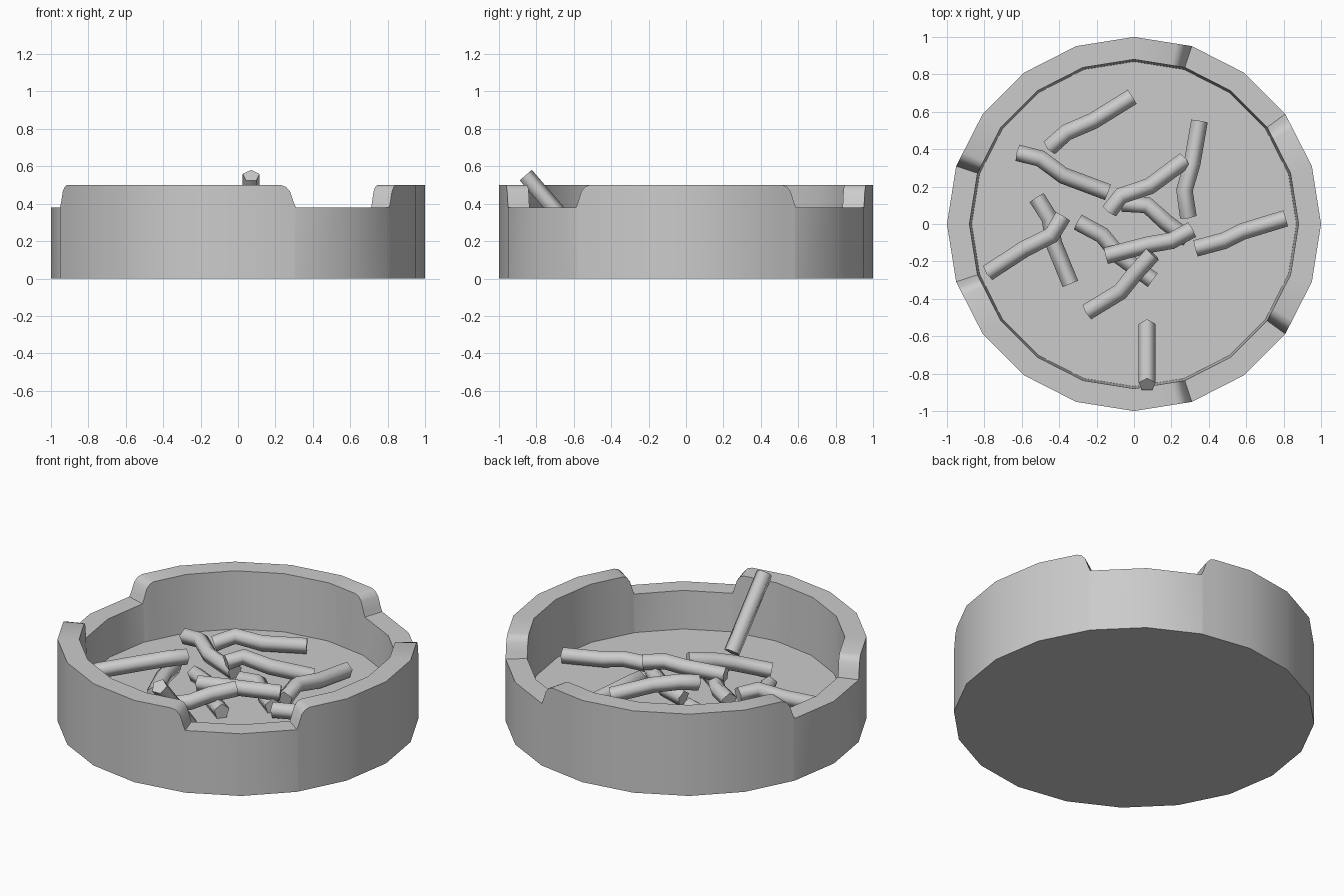
import bpy, bmesh, math
from mathutils import Vector

if "Cube" in bpy.data.objects:
    bpy.data.objects.remove(bpy.data.objects["Cube"])

grey = bpy.data.materials.new("plain_grey")
grey.use_nodes = True
colour = (0.6, 0.6, 0.6, 1)
grey.diffuse_color = colour
grey.node_tree.nodes["Principled BSDF"].inputs["Base Color"].default_value = colour


def finish(name, bm, angle):
    bmesh.ops.recalc_face_normals(bm, faces=bm.faces)
    mesh = bpy.data.meshes.new(name)
    bm.to_mesh(mesh)
    bm.free()
    mesh.materials.append(grey)
    obj = bpy.data.objects.new(name, mesh)
    bpy.context.collection.objects.link(obj)
    bpy.ops.object.select_all(action="DESELECT")
    obj.select_set(True)
    bpy.context.view_layer.objects.active = obj
    bpy.ops.object.shade_smooth_by_angle(angle=math.radians(angle))


# Tray: a twenty-sided dish whose rim drops into three rests
SIDES = 20
RIM, REST, FLOOR = 0.5, 0.38, 0.15
RAMP = [(0, REST), (0.04, 0.41), (0.1, 0.465), (0.17, 0.49), (0.26, RIM)]
REST_STARTS = (2, 9, 16)      # each rest spans two sides


def rim_point(s, radius, z):
    i = math.floor(s)
    a, b = (Vector((math.cos(k * math.tau / SIDES), math.sin(k * math.tau / SIDES), 0))
            for k in (i, i + 1))
    p = a.lerp(b, s - i) * radius
    p.z = z
    return p


stations = {float(i): RIM for i in range(SIDES)}
for start in REST_STARTS:
    stations[float(start + 1)] = REST
    for t, z in RAMP:
        stations[start - t] = z
        stations[start + 2 + t] = z

bm = bmesh.new()
columns = []
for s, top in sorted(stations.items()):
    section = [(1, 0), (1, top), (0.88, top), (0.868, FLOOR)]
    columns.append([bm.verts.new(rim_point(s, r, z)) for r, z in section])
for a, b in zip(columns, columns[1:] + columns[:1]):
    for k in range(3):
        bm.faces.new((a[k], b[k], b[k + 1], a[k + 1]))
bm.faces.new([c[0] for c in columns])
bm.faces.new([c[3] for c in columns])
finish("tray", bm, 30)


# Cigarettes: five-sided tubes swept along short bent paths
def cigarette(name, path, radius=0.047):
    pts = [Vector(p) for p in path]
    bm = bmesh.new()
    rings = []
    for i, p in enumerate(pts):
        along = (pts[min(i + 1, len(pts) - 1)] - pts[max(i - 1, 0)]).normalized()
        side = along.cross(Vector((0, 0, 1))).normalized()
        up = side.cross(along)
        rings.append([bm.verts.new(p + radius * (side * math.sin(a) + up * math.cos(a)))
                      for a in (k * math.tau / 5 for k in range(5))])
    for a, b in zip(rings, rings[1:]):
        for k in range(5):
            n = (k + 1) % 5
            bm.faces.new((a[k], a[n], b[n], b[k]))
    bm.faces.new(rings[0])
    bm.faces.new(rings[-1])
    finish(name, bm, 80)


cigarette("leaning_cigarette", [(0.07, -0.86, 0.55), (0.07, -0.545, 0.185)])

BENT = [
    [(-.01, .68, .19), (-.22, .55, .20), (-.36, .49, .23), (-.45, .41, .19)],
    [(-.62, .38, .20), (-.50, .35, .22), (-.38, .26, .20), (-.14, .17, .19)],
    [(.35, .55, .19), (.31, .32, .20), (.27, .18, .22), (.29, .04, .19)],
    [(.27, .34, .21), (.08, .20, .27), (-.07, .15, .31), (-.13, .07, .29)],
    [(-.06, .11, .19), (.07, .10, .21), (.17, .01, .19), (.29, -.08, .19)],
    [(.81, .03, .19), (.58, -.04, .20), (.48, -.09, .21), (.33, -.13, .20)],
    [(.31, -.03, .26), (.20, -.09, .27), (.08, -.11, .26), (-.15, -.17, .25)],
    [(-.30, .01, .20), (-.17, -.06, .21), (-.08, -.17, .19), (.10, -.30, .19)],
    [(.10, -.16, .28), (0, -.27, .26), (-.07, -.36, .23), (-.25, -.47, .19)],
    [(-.52, .14, .19), (-.45, .03, .20), (-.43, -.10, .19), (-.34, -.32, .19)],
    [(-.38, .04, .27), (-.44, -.06, .28), (-.58, -.13, .24), (-.78, -.26, .19)],
]
for i, path in enumerate(BENT, 1):
    cigarette(f"bent_cigarette_{i}", path)
